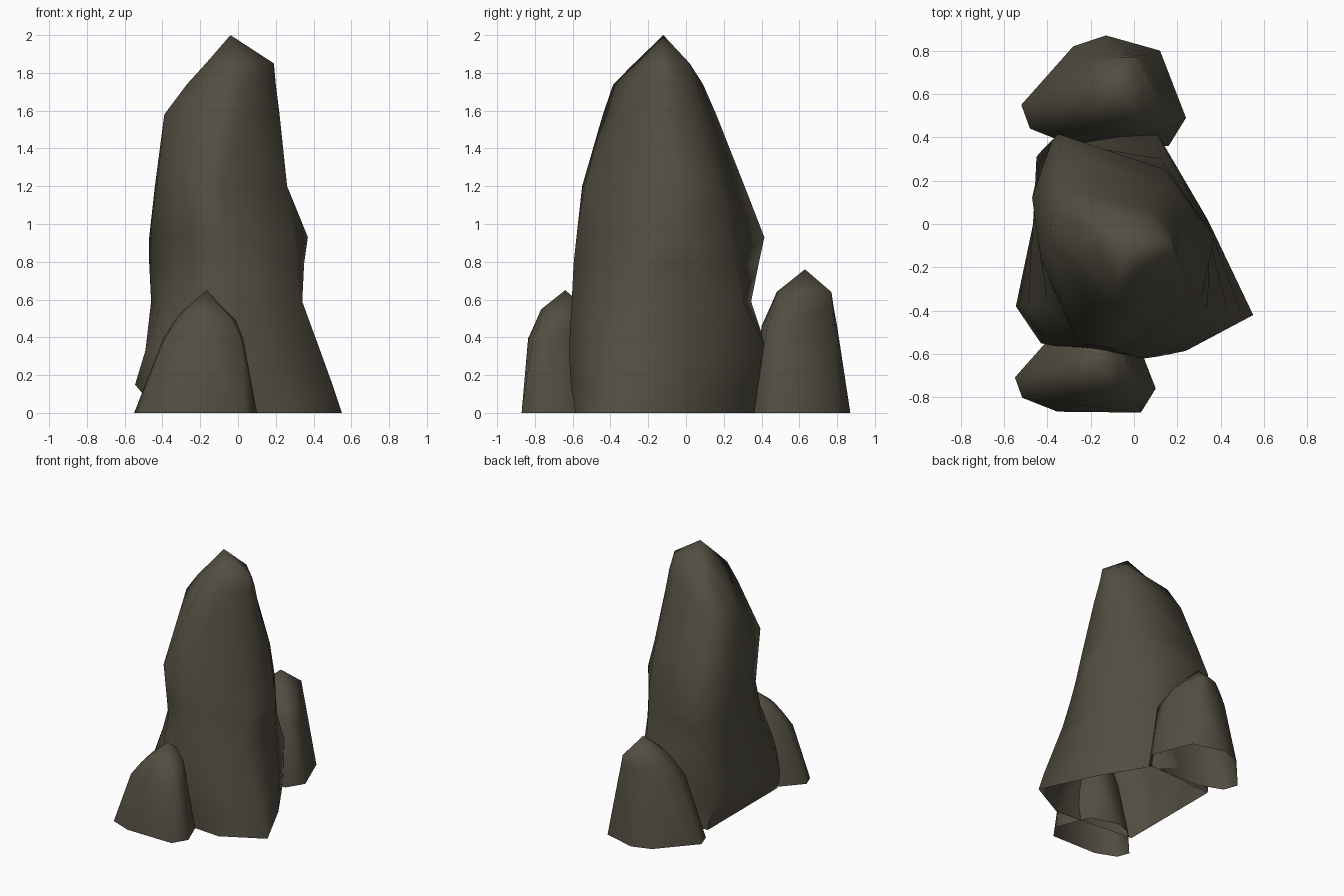
import bpy, bmesh, math

stone = bpy.data.materials.new("dark brown stone")
stone.diffuse_color = (0.085, 0.075, 0.053, 1)


def rock(name, rings, apex, scale=1.0, shift=(0, 0)):
    """Loft eight-sided rings (height, points) up to an apex, open underneath."""
    bm = bmesh.new()

    def vert(x, y, z):
        return bm.verts.new((x * scale + shift[0], y * scale + shift[1], z * scale))

    loops = [[vert(x, y, z) for x, y in pts] for z, pts in rings]
    n = len(loops[0])
    for lo, hi in zip(loops, loops[1:]):
        for i in range(n):
            j = (i + 1) % n
            a, b, c, d = lo[i], lo[j], hi[j], hi[i]
            # split each patch along the diagonal that bulges outward
            normal = (b.co - a.co).cross(c.co - a.co)
            if normal.dot(d.co - a.co) <= 0:
                bm.faces.new((a, b, c))
                bm.faces.new((a, c, d))
            else:
                bm.faces.new((a, b, d))
                bm.faces.new((b, c, d))
    tip = vert(*apex)
    for i in range(n):
        bm.faces.new((loops[-1][i], loops[-1][(i + 1) % n], tip))
    mesh = bpy.data.meshes.new(name)
    bm.to_mesh(mesh)
    bm.free()
    mesh.materials.append(stone)
    obj = bpy.data.objects.new(name, mesh)
    bpy.context.collection.objects.link(obj)
    bpy.ops.object.select_all(action='DESELECT')
    obj.select_set(True)
    bpy.context.view_layer.objects.active = obj
    bpy.ops.object.shade_smooth_by_angle(angle=math.radians(80))
    return obj


# Tall central spire: flared foot, ledge on the right, leaning peak
foot = [
    (0.0, [(.55, -.42), (.35, .0), (.13, .365), (-.42, .33),
           (-.42, .0), (-.42, -.40), (-.42, -.53), (.24, -.585)]),
    (0.15, [(.50, -.42), (.34, .02), (.115, .40), (-.44, .32),
            (-.44, .03), (-.545, -.38), (-.43, -.55), (.12, -.61)]),
    (0.33, [(.435, -.41), (.33, .03), (.10, .43), (-.45, .31),
            (-.455, .05), (-.49, -.37), (-.38, -.56), (.05, -.62)]),
    (0.59, [(.34, -.40), (.33, .0), (.13, .30), (-.42, .345),
            (-.46, .10), (-.40, -.36), (-.25, -.565), (.0, -.605)]),
]
shaft = [
    (0.79, [(.31, -.35), (.35, -.04), (.15, .25), (-.38, .385),
            (-.47, .12), (-.36, -.33), (-.24, -.52), (-.06, -.595)]),
    (0.93, [(.29, -.32), (.37, -.06), (.165, .22), (-.35, .415),
            (-.47, .12), (-.41, -.20), (-.25, -.525), (-.06, -.58)]),
    (1.2, [(.26, -.27), (.25, .03), (.15, .18), (-.335, .31),
           (-.44, .10), (-.43, -.16), (-.26, -.55), (-.08, -.535)]),
    (1.58, [(.22, -.19), (.20, -.03), (.09, .10), (-.31, .16),
            (-.38, .05), (-.39, -.08), (-.145, -.44), (.03, -.36)]),
    (1.74, [(.20, -.15), (.18, -.05), (.08, .06), (-.24, .09),
            (-.25, .0), (-.27, -.10), (-.09, -.385), (.05, -.29)]),
    (1.85, [(.19, -.13), (.15, -.07), (.06, .02), (-.12, -.01),
            (-.16, -.05), (-.17, -.11), (-.07, -.275), (.05, -.225)]),
]
rock("main_spire", foot + shaft, (-.04, -.12, 2.0))

# Small boulder shape, used behind and (slightly smaller) in front
boulder = [
    (0.0, [(.24, .49), (.12, .80), (-.13, .87), (-.28, .82),
           (-.52, .55), (-.48, .44), (-.29, .365), (.16, .36)]),
    (0.46, [(.155, .55), (.04, .78), (-.06, .80), (-.21, .77),
            (-.34, .59), (-.33, .475), (-.15, .40), (.14, .43)]),
    (0.57, [(.11, .58), (.02, .775), (-.06, .78), (-.18, .75),
            (-.27, .605), (-.255, .51), (-.12, .45), (.08, .48)]),
    (0.64, [(.04, .61), (.01, .77), (-.06, .77), (-.15, .74),
            (-.21, .61), (-.19, .53), (-.10, .48), (.03, .52)]),
]
tip = (-.07, .63, .76)
rock("back_boulder", boulder, tip)
rock("front_boulder", boulder, tip, 0.855, (-.105, -1.178))
